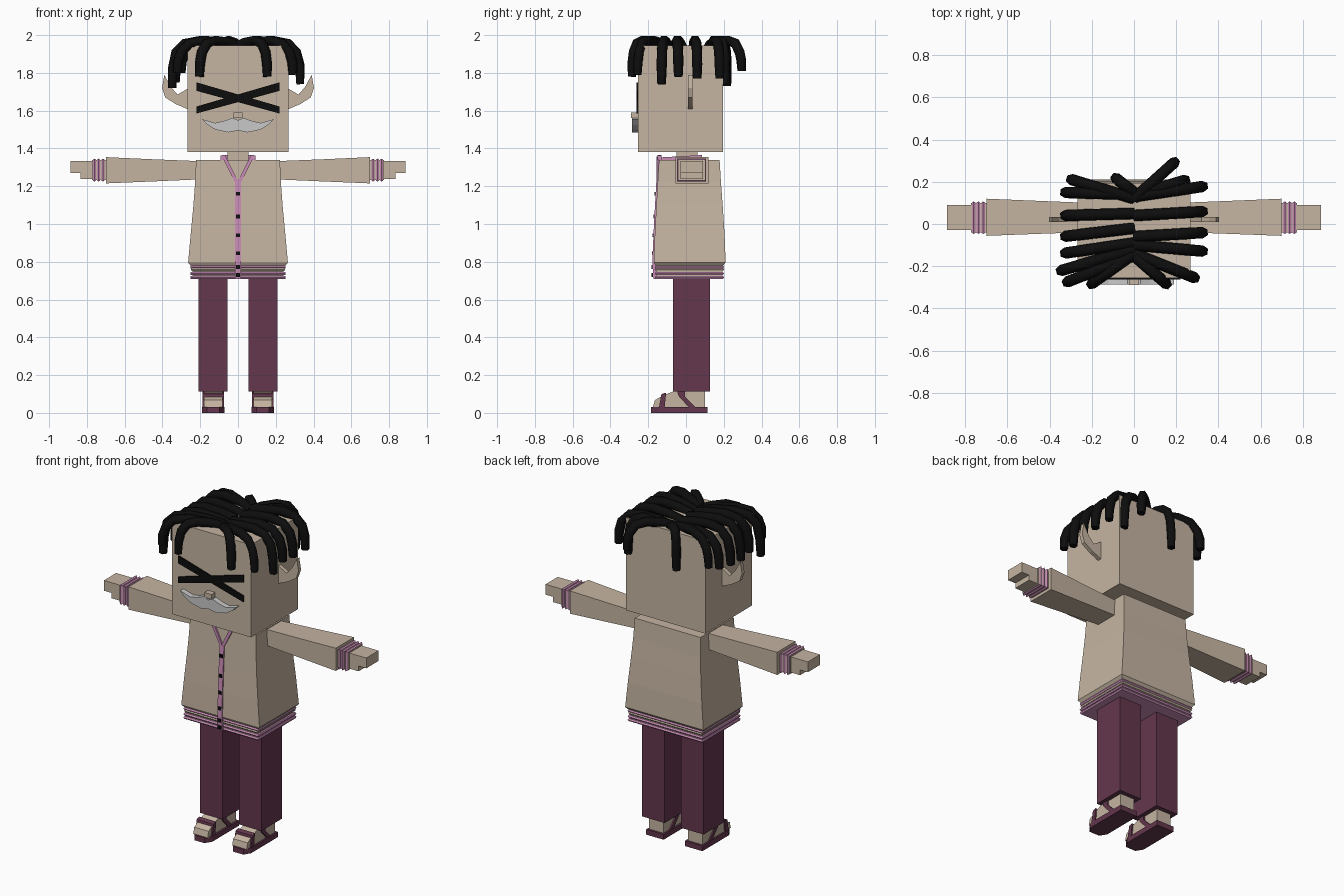
import bpy, bmesh
from mathutils import Vector

cube = bpy.data.objects.get("Cube")
if cube:
    bpy.data.objects.remove(cube, do_unlink=True)


def material(name, r, g, b):
    m = bpy.data.materials.new(name)
    m.use_nodes = True
    m.diffuse_color = (r, g, b, 1)
    m.node_tree.nodes["Principled BSDF"].inputs["Base Color"].default_value = (r, g, b, 1)
    return m


TAN = material("tan", .56, .46, .36)
MAROON = material("maroon", .125, .038, .074)
PINK = material("pink", .60, .27, .48)
BLACK = material("black", .004, .004, .004)
GREY = material("light grey", .58, .58, .58)


def rings_mesh(name, rings, mat):
    """Skin matching rings of points and close both ends."""
    bm = bmesh.new()
    loops = [[bm.verts.new(p) for p in ring] for ring in rings]
    n = len(loops[0])
    for a, b in zip(loops, loops[1:]):
        for i in range(n):
            j = (i + 1) % n
            bm.faces.new((a[i], a[j], b[j], b[i]))
    bm.faces.new(loops[0])
    bm.faces.new(loops[-1])
    bmesh.ops.recalc_face_normals(bm, faces=bm.faces)
    me = bpy.data.meshes.new(name)
    bm.to_mesh(me)
    bm.free()
    me.materials.append(mat)
    ob = bpy.data.objects.new(name, me)
    bpy.context.collection.objects.link(ob)
    return ob


def column(name, sections, mat):
    """Rectangles (z, x0, x1, y0, y1) stacked upward."""
    return rings_mesh(name, [[(a, c, z), (b, c, z), (b, d, z), (a, d, z)]
                             for z, a, b, c, d in sections], mat)


def beam(name, sections, mat, s=1):
    """Rectangles (x, y0, y1, z0, z1) strung sideways."""
    return rings_mesh(name, [[(s * x, a, c), (s * x, b, c), (s * x, b, d), (s * x, a, d)]
                             for x, a, b, c, d in sections], mat)


def box(name, x0, x1, y0, y1, z0, z1, mat):
    return column(name, [(z0, x0, x1, y0, y1), (z1, x0, x1, y0, y1)], mat)


def front_plate(name, outline, y0, y1, mat, s=1):
    """An x-z outline given depth along y."""
    return rings_mesh(name, [[(s * x, y, z) for x, z in outline] for y in (y0, y1)], mat)


def side_plate(name, outline, x0, x1, mat, s=1):
    """A y-z outline given depth along x."""
    return rings_mesh(name, [[(s * x, y, z) for y, z in outline] for x in (x0, x1)], mat)


def strip(a, b, width):
    """Corners of a straight strip between two 2D points."""
    a, b = Vector(a), Vector(b)
    d = (b - a).normalized()
    n = Vector((-d.y, d.x)) * width / 2
    return [a - n, b - n, b + n, a + n]


# Head, neck and nose
box("head", -.267, .267, -.255, .195, 1.38, 1.945, TAN)
box("neck", -.055, .055, -.05, .06, 1.32, 1.39, TAN)
box("nose", -.024, .024, -.29, -.25, 1.56, 1.59, TAN)

# Crossed eye bars
for s, side in ((1, "left"), (-1, "right")):
    front_plate(side + "_eye_bar", [(-.22, 1.585), (.22, 1.705), (.22, 1.75), (-.22, 1.622)],
                -.263, -.254, BLACK, s)

# Mustache halves and ears
HALF_MUSTACHE = [(0, 1.495), (.05, 1.485), (.12, 1.50), (.16, 1.525), (.19, 1.555),
                 (.12, 1.535), (.075, 1.545), (.03, 1.562), (0, 1.55)]
EAR = [(.26, 1.605), (.33, 1.635), (.385, 1.67), (.402, 1.72), (.39, 1.79),
       (.355, 1.725), (.32, 1.685), (.26, 1.72)]
for s, side in ((1, "left"), (-1, "right")):
    front_plate(side + "_mustache", HALF_MUSTACHE, -.287, -.254, GREY, s)
    front_plate(side + "_ear", EAR, .01, .034, TAN, s)

# Jacket body, flaring to the hem
column("torso", [(.772, -.245, .245, -.155, .19), (.796, -.264, .264, -.17, .21),
                 (.95, -.25, .25, -.165, .204), (1.1, -.236, .236, -.157, .194),
                 (1.22, -.227, .227, -.15, .185), (1.338, -.222, .222, -.143, .178)], TAN)

# Ribbed waistband
box("waistband", -.24, .24, -.157, .192, .71, .78, TAN)
for i, (z, mat) in enumerate(((.717, PINK), (.738, PINK), (.76, TAN), (.772, PINK))):
    w = .25 if mat is PINK else .246
    column("waist_rib_%d" % i, [(z - .008, -w, w, -.16, .196), (z, -w - .003, w + .003, -.166, .202),
                                (z + .008, -w, w, -.16, .196)], mat)

# Placket and buttons follow the slope of the front
column("placket", [(.71, -.015, .015, -.173, -.15), (.796, -.015, .015, -.178, -.15),
                   (.95, -.015, .015, -.172, -.15), (1.1, -.015, .015, -.164, -.14),
                   (1.225, -.015, .015, -.157, -.13)], PINK)
for i, z in enumerate((.73, .772, .845, .94, 1.04, 1.16)):
    y = -.176 + max(0, z - .8) * .042
    box("button_%d" % i, -.01, .01, y - .006, y + .005, z - .01, z + .01, BLACK)

# Collar: V trim on the front, then trim running back round the neck
for s, side in ((1, "left"), (-1, "right")):
    front_plate(side + "_collar_edge", strip((.003, 1.215), (.072, 1.352), .018),
                -.156, -.135, PINK, s)
    front_plate(side + "_collar_tip", [(.06, 1.338), (.092, 1.338), (.092, 1.362), (.066, 1.366)],
                -.15, -.13, PINK, s)
    side_plate(side + "_collar_side", [(-.145, 1.335), (.085, 1.335), (.085, 1.365), (-.145, 1.352)],
               .066, .082, PINK, s)
box("collar_back", -.082, .082, .07, .086, 1.335, 1.365, PINK)

for s, side in ((1, "left"), (-1, "right")):
    # Sleeve, cuff and hand
    beam(side + "_sleeve", [(.21, -.038, .10, 1.236, 1.333), (.46, -.047, .11, 1.225, 1.343),
                            (.70, -.056, .12, 1.215, 1.354)], TAN, s)
    beam(side + "_cuff", [(.69, -.04, .10, 1.232, 1.338), (.772, -.04, .10, 1.232, 1.338)], TAN, s)
    for i, x in enumerate((.715, .738, .76)):
        beam("%s_cuff_rib_%d" % (side, i), [(x - .008, -.042, .102, 1.23, 1.341), (x, -.047, .107, 1.225, 1.346),
                                            (x + .008, -.042, .102, 1.23, 1.341)], PINK, s)
    beam(side + "_palm", [(.76, -.028, .09, 1.238, 1.333), (.834, -.028, .09, 1.238, 1.333)], TAN, s)
    beam(side + "_fingers", [(.83, -.028, .09, 1.27, 1.333), (.886, -.028, .09, 1.27, 1.333)], TAN, s)

    # Trouser leg
    beam(side + "_leg", [(.055, -.07, .127, .112, .74), (.208, -.07, .127, .112, .74)], MAROON, s)

    # Sandal sole with cut toe corners
    sole = [(.072, .113), (.19, .113), (.19, -.145), (.165, -.185), (.097, -.185), (.072, -.145)]
    rings_mesh(side + "_sole", [[(s * x, y, z) for x, y in sole] for z in (0, .032)], MAROON)
    # Foot and straps
    side_plate(side + "_foot", [(-.175, .03), (.10, .03), (.10, .12), (-.05, .12),
                                (-.115, .095), (-.165, .068)], .083, .18, TAN, s)
    side_plate(side + "_toe_strap", [(-.143, .03), (-.113, .03), (-.105, .107), (-.13, .10)],
               .074, .188, MAROON, s)
    side_plate(side + "_ankle_strap", [(.015, .03), (.05, .03), (-.005, .085), (-.005, .125), (-.05, .125),
                                       (-.04, .09)], .074, .188, MAROON, s)


# Dreadlocks: root x, root y, tip x, tip y, tip z
def lock(i, rx, ry, tx, ty, tz):
    cu = bpy.data.curves.new("lock_curve", "CURVE")
    cu.dimensions = "3D"
    cu.bevel_depth = .027
    cu.bevel_resolution = 1
    cu.use_fill_caps = True
    sp = cu.splines.new("POLY")
    drop = 1.9 - tz
    path = ((0, 1.942), (.25, 1.962), (.55, 1.972), (.78, 1.957), (.91, 1.91),
            (.96, 1.91 - drop * .5), (.97, tz))
    sp.points.add(len(path) - 1)
    for k, (p, (t, z)) in enumerate(zip(sp.points, path)):
        p.co = (rx + (tx - rx) * t, ry + (ty - ry) * t, z, 1)
        p.radius = .85 if k == len(path) - 1 else 1
    tmp = bpy.data.objects.new("lock_path", cu)
    bpy.context.collection.objects.link(tmp)
    bpy.context.view_layer.update()
    me = bpy.data.meshes.new_from_object(tmp.evaluated_get(bpy.context.evaluated_depsgraph_get()))
    bpy.data.objects.remove(tmp, do_unlink=True)
    me.materials.clear()
    me.materials.append(BLACK)
    ob = bpy.data.objects.new("hair_lock_%02d" % i, me)
    bpy.context.collection.objects.link(ob)


LEFT_LOCKS = [(0, .13, .34, .18, 1.77), (0, .04, .34, .06, 1.77), (0, -.06, .34, -.04, 1.78),
              (0, -.10, .34, -.13, 1.74), (0, -.14, .30, -.26, 1.79), (0, -.15, .16, -.29, 1.78),
              (0, .12, .20, .30, 1.81), (.05, .15, .25, .21, 1.74)]
RIGHT_LOCKS = [(0, .12, -.31, .215, 1.80), (0, .14, -.34, .15, 1.78), (0, .05, -.34, .04, 1.76),
               (0, -.02, -.34, -.06, 1.75), (0, -.09, -.34, -.14, 1.77), (0, -.12, -.36, -.225, 1.72),
               (0, -.15, -.33, -.28, 1.80), (0, -.14, -.21, -.29, 1.78), (0, .15, -.09, .22, 1.73)]
for i, args in enumerate(LEFT_LOCKS + RIGHT_LOCKS):
    lock(i, *args)
